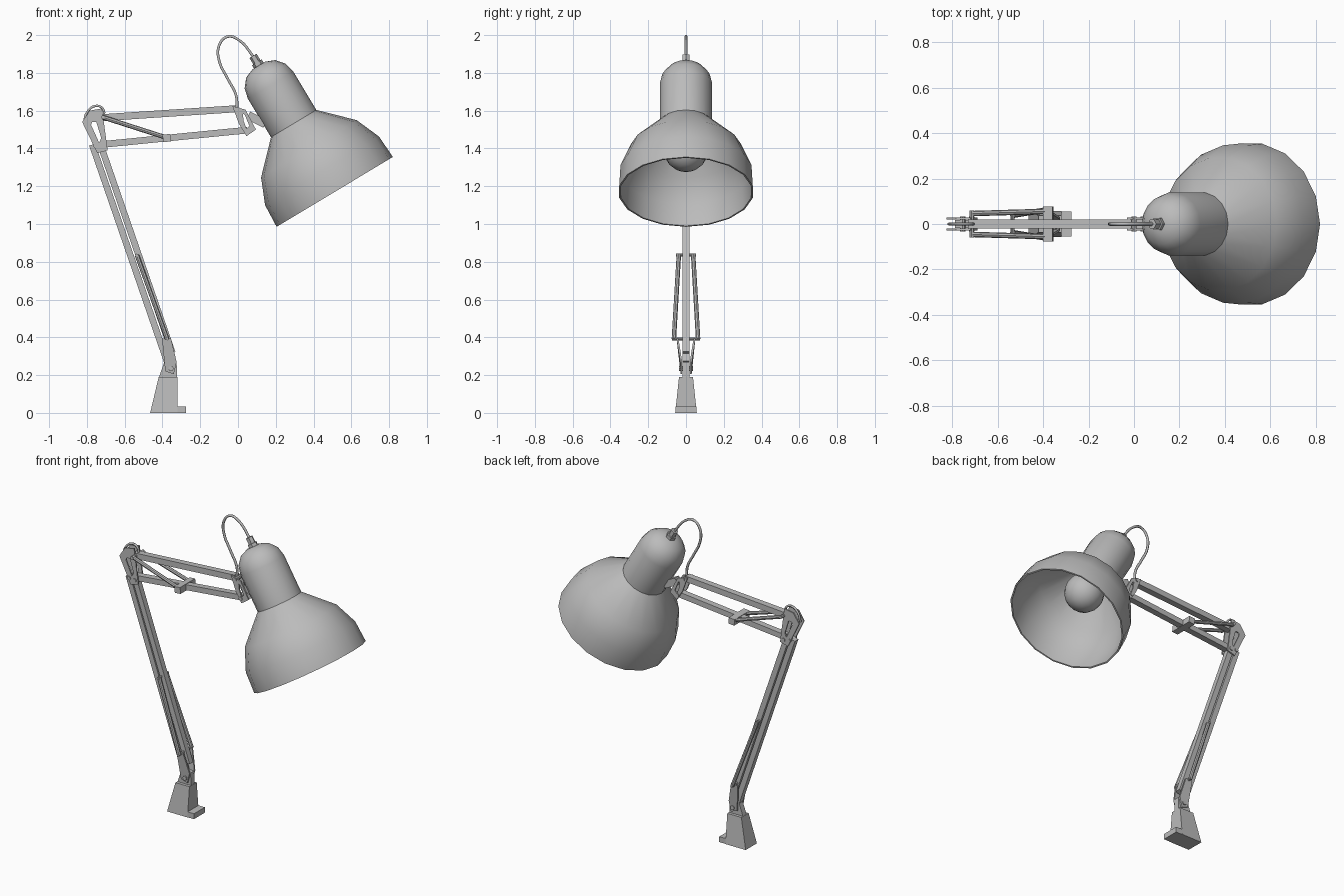
import bpy, bmesh, math
from mathutils import Vector, Matrix

if "Cube" in bpy.data.objects:
    bpy.data.objects.remove(bpy.data.objects["Cube"])

grey = bpy.data.materials.new("lamp grey")
grey.use_nodes = True
grey.diffuse_color = (0.5, 0.5, 0.5, 1)
grey.node_tree.nodes["Principled BSDF"].inputs["Base Color"].default_value = (0.5, 0.5, 0.5, 1)


def finish(name, bm, smooth=False):
    bmesh.ops.recalc_face_normals(bm, faces=bm.faces)
    mesh = bpy.data.meshes.new(name)
    bm.to_mesh(mesh)
    bm.free()
    ob = bpy.data.objects.new(name, mesh)
    bpy.context.collection.objects.link(ob)
    mesh.materials.append(grey)
    if smooth:
        bpy.ops.object.select_all(action='DESELECT')
        ob.select_set(True)
        bpy.context.view_layer.objects.active = ob
        bpy.ops.object.shade_smooth_by_angle(angle=math.radians(35))
    return ob


def prism(name, pts, y0, y1, hole=None):
    """Extrude an x-z outline along y; a hole has as many points as the outline."""
    bm = bmesh.new()
    n = len(pts)
    loops = [[bm.verts.new((x, y, z)) for x, z in ring]
             for ring in ([pts, hole] if hole else [pts]) for y in (y0, y1)]
    if hole:
        joins = [(0, 1), (2, 3), (0, 2), (1, 3)]
    else:
        joins = [(0, 1)]
        bm.faces.new(loops[0])
        bm.faces.new(loops[1])
    for a, b in joins:
        for i in range(n):
            j = (i + 1) % n
            bm.faces.new((loops[a][i], loops[a][j], loops[b][j], loops[b][i]))
    return finish(name, bm)


def bar(name, p, q, width, half_y):
    p, q = Vector(p), Vector(q)
    d = (q - p).normalized() * width / 2
    s = Vector((-d.y, d.x))
    return prism(name, [p + s, q + s, q - s, p - s], -half_y, half_y)


def rod(name, p, q, r, sides=8):
    p, q = Vector(p), Vector(q)
    d = q - p
    bm = bmesh.new()
    m = Matrix.Translation((p + q) / 2) @ d.to_track_quat('Z', 'Y').to_matrix().to_4x4()
    bmesh.ops.create_cone(bm, cap_ends=True, segments=sides, radius1=r, radius2=r,
                          depth=d.length, matrix=m)
    return finish(name, bm, True)


def cord(name, pts, r):
    curve = bpy.data.curves.new(name, 'CURVE')
    curve.dimensions = '3D'
    curve.bevel_depth, curve.bevel_resolution = r, 1
    curve.resolution_u, curve.use_fill_caps = 5, True
    sp = curve.splines.new('BEZIER')
    sp.bezier_points.add(len(pts) - 1)
    for bp, (x, z) in zip(sp.bezier_points, pts):
        bp.co = (x, 0, z)
        bp.handle_left_type = bp.handle_right_type = 'AUTO'
    curve.materials.append(grey)
    ob = bpy.data.objects.new(name, curve)
    bpy.context.collection.objects.link(ob)
    bpy.ops.object.select_all(action='DESELECT')
    ob.select_set(True)
    bpy.context.view_layer.objects.active = ob
    bpy.ops.object.convert(target='MESH')


# Lamp head frame: origin at the rim centre, local z along the head axis
HEAD = Matrix.Translation((0.512, 0, 1.17)) @ Matrix.Rotation(math.radians(-31), 4, 'Y')


def lathe(name, profile, sides):
    bm = bmesh.new()
    vs = [bm.verts.new((r, 0, z)) for r, z in profile]
    es = [bm.edges.new(e) for e in zip(vs, vs[1:])]
    bmesh.ops.spin(bm, geom=vs + es, cent=(0, 0, 0), axis=(0, 0, 1),
                   angle=math.tau, steps=sides)
    bmesh.ops.remove_doubles(bm, verts=bm.verts, dist=0.0005)
    bm.transform(HEAD)
    return finish(name, bm, True)


# Shade: outer wall, rim, inner wall
outer = [(0, .782), (.04, .78), (.09, .76), (.127, .715), (.14, .66),
         (.14, .422), (.295, .266), (.352, .13), (.359, 0)]
inner = [(max(r - .009, 0), z - (.008 if z > .2 else 0)) for r, z in reversed(outer)]
lathe("shade", outer + inner, 18)

# Bulb and its neck
lathe("bulb", [(.118 * math.sin(a), .26 - .118 * math.cos(a))
               for a in [math.pi * i / 10 for i in range(9)]] + [(.05, .42), (.05, .6), (0, .6)], 16)
lathe("cord_gland", [(0, .84), (.022, .84), (.022, .80), (.03, .80), (.03, .775), (0, .775)], 6)

# Cords
cord("head_cord", [(.082, 1.885), (.01, 1.97), (-.055, 1.992), (-.1, 1.945), (-.1, 1.865),
                   (-.055, 1.77), (-.01, 1.68), (-.005, 1.6)], .008)
cord("elbow_cord", [(-.815, 1.54), (-.8, 1.59), (-.755, 1.625), (-.715, 1.61), (-.71, 1.56)], .007)

# Clamp base: tapered block with a foot
base = prism("base_block", [(-.465, 0), (-.32, 0), (-.32, .19), (-.42, .19)], -.057, .057)
for v in base.data.vertices:
    if v.co.z > .1:
        v.co.y *= .65
prism("base_foot", [(-.32, 0), (-.275, 0), (-.275, .035), (-.32, .035)], -.055, .055)
prism("base_knuckle", [(-.418, .19), (-.39, .27), (-.325, .27), (-.322, .19)], -.018, .018)
rod("base_pivot", (-.355, -.038, .235), (-.355, .038, .235), .014)

# Lower arm: twin parallel bars
bar("lower_bar_outer", (-.772, 1.42), (-.375, .27), .034, .018)
bar("lower_bar_inner", (-.728, 1.42), (-.348, .32), .034, .018)

# Upper arm: top and bottom bars
bar("upper_bar_top", (-.73, 1.562), (-.01, 1.61), .037, .02)
bar("upper_bar_bottom", (-.72, 1.421), (.05, 1.497), .035, .02)

# Spring anchors
bar("upper_spring_anchor", (-.398, 1.453), (-.357, 1.457), .04, .077)
rod("lower_spring_anchor", (-.375, -.075, .392), (-.375, .075, .392), .008)
rod("lower_spring_pin", (-.535, -.052, .835), (-.535, .052, .835), .008)
rod("upper_spring_pin", (-.715, -.06, 1.565), (-.715, .06, 1.565), .01)

# Parts repeated on both sides
for side, s in (("left", 1), ("right", -1)):
    rod("lower_spring_" + side, (-.535, s * .038, .835), (-.375, s * .064, .392), .012)
    rod("upper_spring_" + side, (-.715, s * .046, 1.565), (-.378, s * .056, 1.457), .012)
    # Elbow plate with its window
    prism("elbow_plate_" + side,
          [(-.785, 1.6), (-.72, 1.612), (-.69, 1.39), (-.745, 1.375), (-.825, 1.54)],
          s * .02, s * .029,
          [(-.772, 1.54), (-.75, 1.54), (-.724, 1.455), (-.735, 1.43), (-.778, 1.525)])
    # Head bracket plate with its window
    prism("head_plate_" + side,
          [(-.03, 1.625), (.04, 1.605), (.095, 1.5), (.045, 1.465), (.005, 1.53)],
          s * .02, s * .029,
          [(.025, 1.585), (.035, 1.58), (.06, 1.52), (.045, 1.505), (.03, 1.545)])
    # Splayed fork plate holding the lower spring anchor
    fork = prism("base_fork_" + side,
                 [(-.402, .393), (-.355, .395), (-.325, .27), (-.34, .205), (-.385, .22)],
                 s * .02, s * .03)
    for v in fork.data.vertices:
        if v.co.z > .35:
            v.co.y += s * .02

# Elbow and head pivots
for i, (x, z) in enumerate([(-.715, 1.41), (-.755, 1.415), (0, 1.607), (.04, 1.495)]):
    rod(f"arm_pivot_{i}", (x, -.034, z), (x, .034, z), .012)

# Mount joining the bracket to the shade
bar("head_mount", (.055, 1.575), (.145, 1.53), .045, .02)
